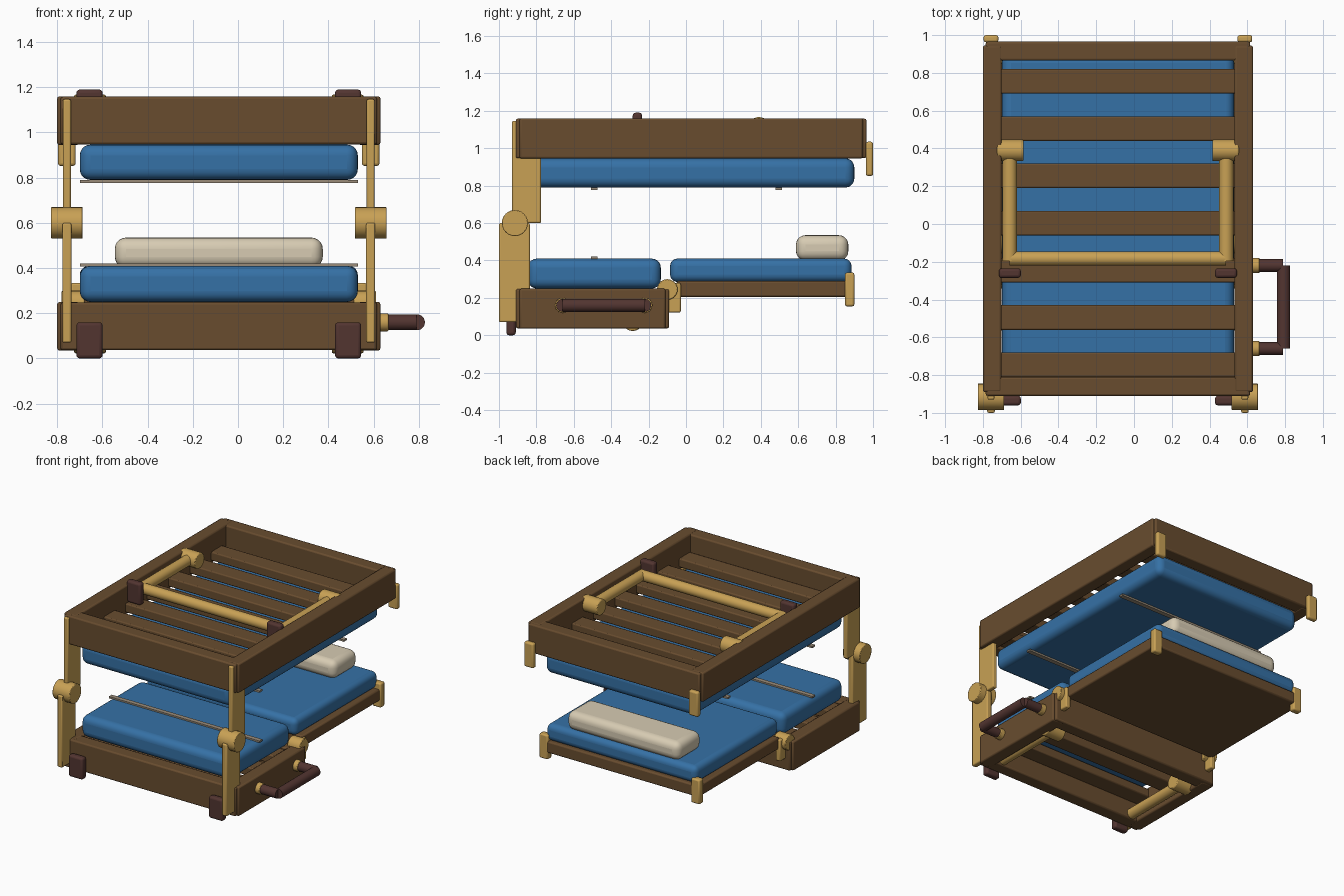
import bpy
import math
from mathutils import Vector

if "Cube" in bpy.data.objects:
    bpy.data.objects.remove(bpy.data.objects["Cube"])


def material(name, rgb):
    m = bpy.data.materials.new(name)
    m.diffuse_color = (*rgb, 1)
    m.use_nodes = True
    m.node_tree.nodes["Principled BSDF"].inputs["Base Color"].default_value = m.diffuse_color
    return m


WOOD = material("brown wood", (0.14, 0.073, 0.028))
BLUE = material("blue fabric", (0.036, 0.165, 0.38))
BRASS = material("brass", (0.58, 0.355, 0.09))
DARK = material("dark leather", (0.085, 0.035, 0.03))
CREAM = material("cream fabric", (0.68, 0.6, 0.45))
STRAP = material("grey strap", (0.32, 0.26, 0.19))

CX = -0.085          # centre line of the bed
SIDES = (-1, 1)


def finish(ob, name, mat, bevel=0.0, segments=2):
    ob.name = name
    ob.data.materials.append(mat)
    if bevel:
        mod = ob.modifiers.new("bevel", 'BEVEL')
        mod.width = bevel
        mod.segments = segments
        mod.limit_method = 'ANGLE'
    bpy.ops.object.shade_smooth_by_angle(angle=math.radians(35))
    return ob


def box(name, mat, x, y, z, bevel=0.008, segments=2):
    """Box given by (min, max) pairs."""
    bpy.ops.mesh.primitive_cube_add(
        size=1, location=[(a + b) / 2 for a, b in (x, y, z)])
    ob = bpy.context.object
    ob.scale = [b - a for a, b in (x, y, z)]
    bpy.ops.object.transform_apply(location=False, rotation=False, scale=True)
    return finish(ob, name, mat, bevel, segments)


def rod(name, mat, a, b, r, bevel=0.0):
    """Cylinder between two points."""
    a, b = Vector(a), Vector(b)
    bpy.ops.mesh.primitive_cylinder_add(
        vertices=24, radius=r, depth=(b - a).length, location=(a + b) / 2)
    ob = bpy.context.object
    ob.rotation_euler = (b - a).to_track_quat('Z', 'Y').to_euler()
    return finish(ob, name, mat, bevel)


def wood_frame(name, y0, y1, z0, z1, slats, slat_z):
    """Open rectangular frame with cross slats."""
    for s in SIDES:
        xs = sorted((CX + s * 0.715, CX + s * 0.617))
        box(name + "_side", WOOD, xs, (y0 + 0.02, y1 - 0.02), (z0, z1), 0.01)
    for y in ((y0, y0 + 0.1), (y1 - 0.1, y1)):
        box(name + "_end", WOOD, (CX - 0.7, CX + 0.7), y,
            (z0 + 0.002, z1 - 0.002), 0.01)
    for y in slats:
        box(name + "_slat", WOOD, (CX - 0.63, CX + 0.63),
            (y - 0.065, y + 0.065), slat_z)


def folding_leg(name, y, z):
    """Folded U-shaped leg with pivots at y and feet pointing forward."""
    for s in SIDES:
        x = CX + s * 0.573
        k = CX + s * 0.57
        rod(name + "_pivot", BRASS, (k - 0.07, y, z), (k + 0.07, y, z), 0.057, 0.006)
        rod(name + "_rail", BRASS, (x, y, z), (x, y - 0.585, z), 0.038)
        f = CX + s * 0.572
        box(name + "_foot", DARK, (f - 0.058, f + 0.058),
            (y - 0.675, y - 0.625), (z - 0.08, z + 0.08), 0.015, 3)
    rod(name + "_crossbar", BRASS, (CX - 0.573, y - 0.573, z),
        (CX + 0.573, y - 0.573, z), 0.038)


def cushion(name, mat, x, y, z, r=0.048):
    box(name, mat, x, y, z, r, 5)


# Wooden frames
wood_frame("upper_frame", -0.91, 0.965, 0.945, 1.16,
           [-0.745 + 0.25 * i for i in range(7)], (0.965, 1.03))
wood_frame("lower_frame", -0.91, -0.09, 0.035, 0.25,
           [-0.745, -0.5, -0.255], (0.17, 0.235))
box("extension_board", WOOD, (CX - 0.645, CX + 0.645), (-0.05, 0.897), (0.205, 0.29), 0.01)

# Mattresses and pillow
MX = (CX - 0.615, CX + 0.615)
cushion("upper_mattress", BLUE, MX, (-0.845, 0.9), (0.79, 0.946))
cushion("lower_mattress", BLUE, MX, (-0.845, -0.135), (0.25, 0.41))
cushion("extension_mattress", BLUE, MX, (-0.085, 0.885), (0.285, 0.41), 0.04)
cushion("pillow", CREAM, (CX - 0.46, CX + 0.46), (0.588, 0.868), (0.4, 0.535), 0.05)

# Thin straps across the mattresses
for y, z in ((-0.49, 0.782), (0.495, 0.782), (-0.49, 0.413)):
    box("strap", STRAP, MX, (y - 0.017, y + 0.017), (z - 0.005, z + 0.008), 0)

# Folded legs
folding_leg("upper_leg", 0.39, 1.11)
folding_leg("lower_leg", -0.285, 0.08)

# Metal fittings on both sides
for s in SIDES:
    x = CX + s * 0.672
    box("upper_post", BRASS, (x - 0.018, x + 0.018), (-0.93, -0.775), (0.6, 1.147))
    box("lower_post", BRASS, (x - 0.02, x + 0.02), (-1.0, -0.835), (0.07, 0.6))
    rod("post_hinge", BRASS, (x - 0.07, -0.915, 0.6), (x + 0.07, -0.915, 0.6), 0.07, 0.004)
    box("rear_latch", BRASS, (x - 0.039, x + 0.039), (0.962, 1.0), (0.852, 1.035), 0.012, 3)
    h = CX + s * 0.645
    rod("middle_hinge", BRASS, (h - 0.05, -0.1, 0.245), (h + 0.05, -0.1, 0.245), 0.055, 0.004)
    box("hinge_plate", BRASS, (h - 0.02, h + 0.02), (-0.1, -0.028), (0.122, 0.28))
    c = CX + s * 0.62
    box("corner_clip", BRASS, (c - 0.035, c + 0.035), (0.85, 0.9), (0.155, 0.335), 0.01)

# Carrying handle on the right side
for y in (-0.22, -0.66):
    rod("handle_collar", BRASS, (0.62, y, 0.16), (0.665, y, 0.16), 0.04, 0.004)
    rod("handle_arm", DARK, (0.65, y, 0.16), (0.79, y, 0.16), 0.034)
rod("handle_grip", DARK, (0.792, -0.22, 0.16), (0.792, -0.66, 0.16), 0.035)
